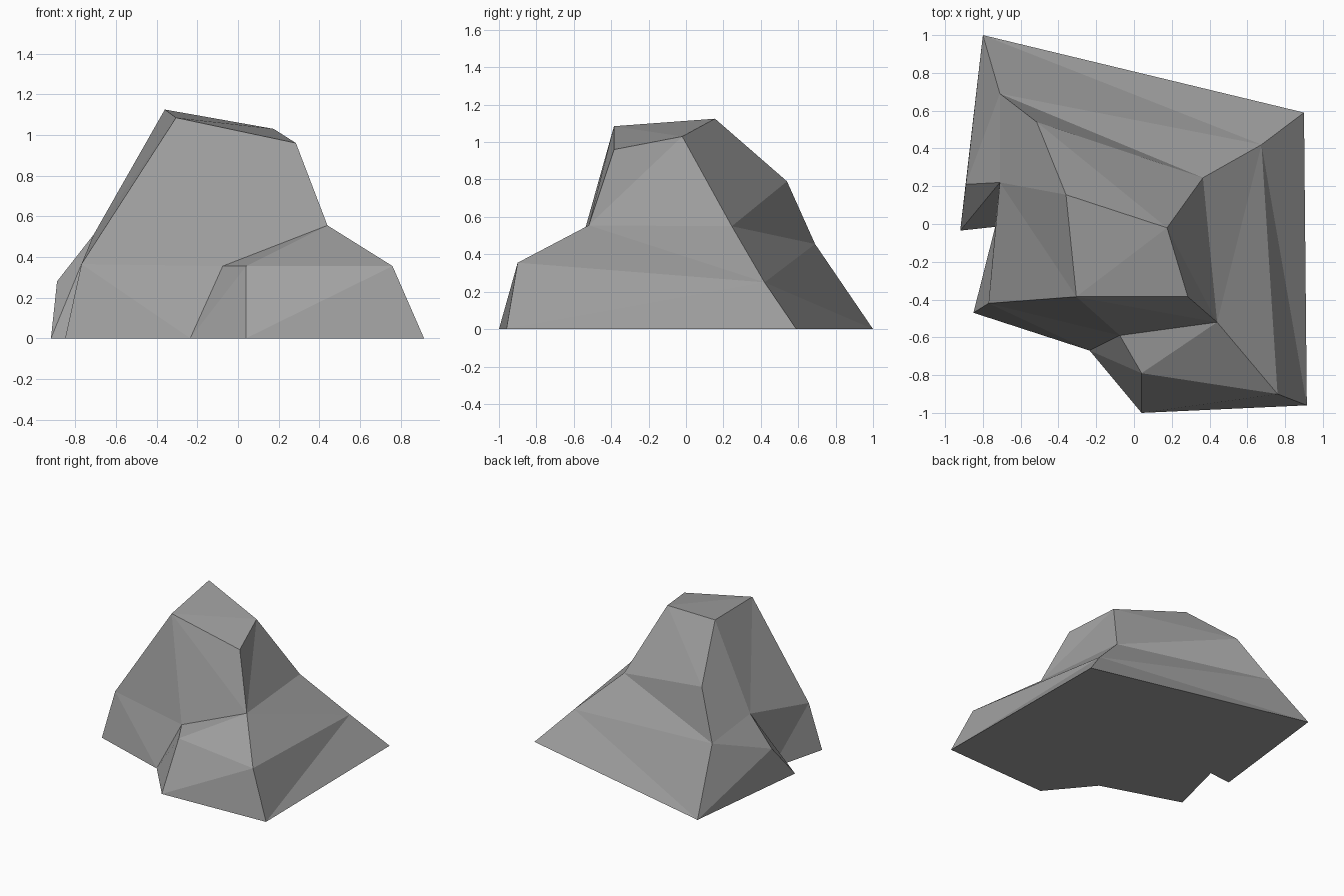
import bpy
import bmesh

# Remove the default cube only
default_cube = bpy.data.objects.get("Cube")
if default_cube:
    bpy.data.objects.remove(default_cube, do_unlink=True)


def flat_material(name, colour):
    material = bpy.data.materials.new(name)
    material.use_nodes = True
    material.diffuse_color = colour
    shader = next(n for n in material.node_tree.nodes if n.type == "BSDF_PRINCIPLED")
    shader.inputs["Base Color"].default_value = colour
    shader.inputs["Roughness"].default_value = 1
    return material


# Footprint outline on the ground, counted around from the back corner
footprint = dict(
    A=(-.8, 1), B=(.9, .59), C=(.915, -.96), D=(.04, -1),
    E=(-.235, -.67), F=(-.85, -.47), G=(-.735, -.015), H=(-.92, -.035),
)

# Shoulder corners, one above each footprint corner
shoulder = dict(
    a=(-.71, .69, .455), b=(.675, .42, .25), c=(.76, -.9, .355),
    d=(.04, -.79, .355), e=(-.075, -.59, .355), f=(-.77, -.42, .365),
    g=(-.71, .22, .51), h=(-.89, .21, .28),
)

# Ridge corners and the four corners of the sloping summit
ridge = dict(p=(-.515, .54, .79), q=(.365, .245, .55), r=(.44, -.52, .555))
summit = dict(w=(-.36, .155, 1.125), x=(.175, -.02, 1.03),
              y=(.285, -.385, .96), z=(-.305, -.385, 1.085))

bm = bmesh.new()
corner = {name: bm.verts.new((*xy, 0)) for name, xy in footprint.items()}
for group in (shoulder, ridge, summit):
    for name, position in group.items():
        corner[name] = bm.verts.new(position)


def facet(names):
    bm.faces.new([corner[name] for name in names])


def fan(centre, rim):
    for first, second in zip(rim, rim[1:]):
        facet(centre + first + second)


# Underside
outline = "".join(footprint)
facet(outline[::-1])

# Lower skirt: every panel splits into two facets, most along the falling diagonal
for low, following in zip(outline, outline[1:] + outline[:1]):
    high, next_high = low.lower(), following.lower()
    if low in "AE":
        facet(low + following + next_high)
        facet(low + next_high + high)
    else:
        facet(low + following + high)
        facet(following + next_high + high)

# Upper facets fan out from the prominent corners
fan("r", "cbqxyzedc")
fan("g", "fzwpah")
fan("p", "wxqa")
fan("z", "wxy")
facet("efz")
facet("abq")

bmesh.ops.recalc_face_normals(bm, faces=bm.faces[:])
mesh = bpy.data.meshes.new("boulder")
bm.to_mesh(mesh)
bm.free()

# Flat-shaded stone
boulder = bpy.data.objects.new("boulder", mesh)
bpy.context.collection.objects.link(boulder)
mesh.materials.append(flat_material("stone_grey", (.35, .35, .35, 1)))
for polygon in mesh.polygons:
    polygon.use_smooth = False
